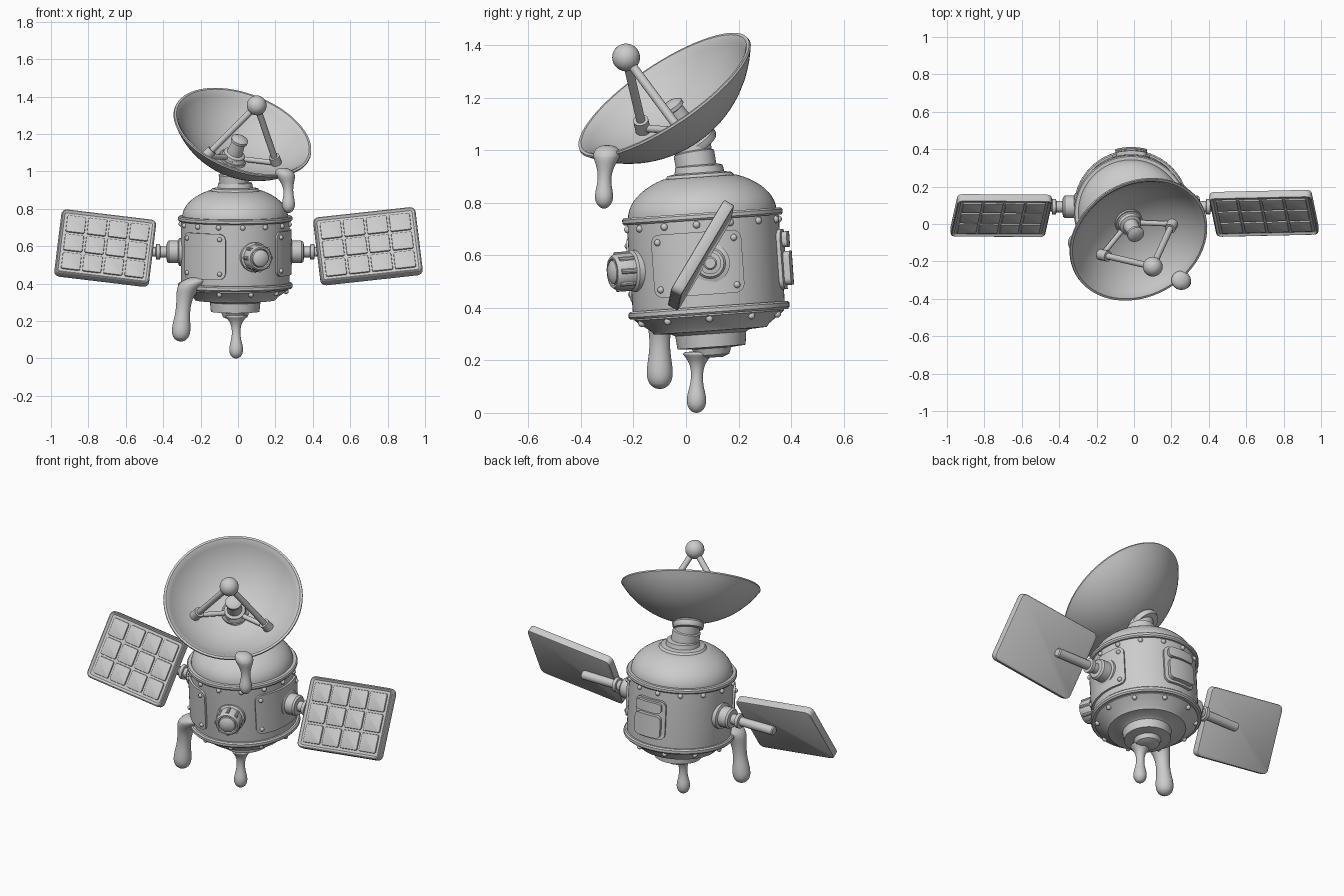
import bpy, bmesh, math
from mathutils import Matrix, Vector

if "Cube" in bpy.data.objects:
    bpy.data.objects.remove(bpy.data.objects["Cube"])

grey = bpy.data.materials.new("plain_grey")
grey.diffuse_color = (0.6, 0.6, 0.6, 1)
grey.use_nodes = True
grey.node_tree.nodes["Principled BSDF"].inputs["Base Color"].default_value = grey.diffuse_color
BODY = Matrix.Translation((-0.015, 0.075, 0.57)) @ Matrix.Rotation(math.radians(4), 4, 'X')


def finish(name, bm, mat=Matrix(), angle=35):
    bmesh.ops.recalc_face_normals(bm, faces=bm.faces[:])
    me = bpy.data.meshes.new(name)
    bm.to_mesh(me)
    bm.free()
    me.materials.append(grey)
    me.shade_smooth()
    me.set_sharp_from_angle(angle=math.radians(angle))
    ob = bpy.data.objects.new(name, me)
    ob.matrix_world = mat
    bpy.context.collection.objects.link(ob)
    return ob


def loft(name, rings, mat=Matrix(), seg=48, smooth=0):
    """Horizontal rings (x, y, z, r) joined in order and capped."""
    bm = bmesh.new()
    loops = [[bm.verts.new((x + r * math.cos(i * math.tau / seg), y + r * math.sin(i * math.tau / seg), z))
              for i in range(seg)] for x, y, z, r in rings]
    for a, b in zip(loops, loops[1:]):
        for i in range(seg):
            j = (i + 1) % seg
            bm.faces.new((a[i], a[j], b[j], b[i]))
    bm.faces.new(loops[0])
    bm.faces.new(loops[-1])
    ob = finish(name, bm, mat)
    if smooth:
        ob.modifiers.new("smooth", 'SUBSURF').levels = smooth
        ob.modifiers["smooth"].render_levels = smooth
    return ob


def lathe(name, profile, mat=Matrix(), seg=48):
    return loft(name, [(0, 0, z, r) for r, z in profile], mat, seg)


def aim(origin, direction):
    """Frame at origin with its z axis along direction."""
    return Matrix.Translation(origin) @ Vector(direction).to_track_quat('Z', 'Y').to_matrix().to_4x4()


def rod(name, a, b, r, seg=20):
    a, b = Vector(a), Vector(b)
    return lathe(name, [(r, 0), (r, (b - a).length)], aim(a, b - a), seg)


def ball(name, pos, r, mat=Matrix(), u=24, v=14):
    bm = bmesh.new()
    bmesh.ops.create_uvsphere(bm, u_segments=u, v_segments=v, radius=r)
    return finish(name, bm, mat @ Matrix.Translation(pos))


def on_body(deg, r, z):
    """Point on the hull; 0 degrees is the front, 90 the right."""
    a = math.radians(deg)
    return Vector((r * math.sin(a), -r * math.cos(a), z))


def plate(name, deg, half_deg, z0, z1, r, thick, corner=0.035):
    """Curved plate with rounded corners wrapped round the hull."""
    bm = bmesh.new()
    bmesh.ops.create_grid(bm, x_segments=24, y_segments=20, size=1)
    hw, hz = math.radians(half_deg) * r, (z1 - z0) / 2
    for v in bm.verts:
        x, z = v.co.x * hw, v.co.y * hz
        dx, dz = abs(x) - hw + corner, abs(z) - hz + corner
        if dx > 0 and dz > 0 and math.hypot(dx, dz) > corner:
            k = corner / math.hypot(dx, dz)
            x = math.copysign(hw - corner + dx * k, x)
            z = math.copysign(hz - corner + dz * k, z)
        v.co = on_body(deg + math.degrees(x / r), r, z + (z0 + z1) / 2)
    faces = bm.faces[:]
    out = bmesh.ops.extrude_face_region(bm, geom=faces)
    for v in [g for g in out["geom"] if isinstance(g, bmesh.types.BMVert)]:
        s = (r + thick) / r
        v.co.x *= s
        v.co.y *= s
    return finish(name, bm, BODY)


# Hull with dome, bands, lower cone and stepped nozzle
dome = [(0.283 * math.cos(t), 0.185 + 0.165 * math.sin(t)) for t in [math.radians(6 * i) for i in range(11)]]
lathe("hull", [(0.04, -0.36), (0.065, -0.35), (0.075, -0.325), (0.13, -0.32), (0.135, -0.27), (0.15, -0.262),
               (0.215, -0.258), (0.225, -0.245), (0.285, -0.2), (0.29, -0.16), (0.29, 0.185)] + dome + [(0.05, 0.335)],
      BODY, 64)
lathe("lower_band", [(0.28, -0.195), (0.3, -0.195), (0.307, -0.187), (0.307, -0.172), (0.3, -0.165), (0.28, -0.165)], BODY, 64)
lathe("upper_band", [(0.28, 0.165), (0.3, 0.165), (0.306, 0.172), (0.306, 0.185), (0.3, 0.192), (0.27, 0.192)], BODY, 64)
lathe("dome_collar", [(0.13, 0.28), (0.135, 0.29), (0.135, 0.325), (0.122, 0.34), (0.095, 0.345), (0.09, 0.37),
                      (0.075, 0.375), (0.02, 0.375)], BODY)

# Access plates with corner rivets
for name, deg, half, z0, z1 in (("front_plate", -37, 27, -0.13, 0.115), ("side_plate", 83, 35, -0.12, 0.12)):
    plate(name, deg, half, z0, z1, 0.285, 0.017)
    for s in (-1, 1):
        for z in (z0 + 0.03, z1 - 0.03):
            ball(name + "_rivet", on_body(deg + s * (half - 6), 0.302, z), 0.013, BODY, 12, 8)

# Rivets on the bands
for i in range(14):
    ball("upper_rivet", on_body(i * 360 / 14 + 8, 0.29, 0.148), 0.014, BODY, 12, 8)
for i in range(10):
    ball("lower_rivet", on_body(i * 36 + 18, 0.272, -0.212), 0.014, BODY, 12, 8)

# Rear hatch: backing plate with two raised pads
plate("rear_hatch", 180, 19, -0.12, 0.11, 0.285, 0.02)
plate("hatch_lower_pad", 180, 15, -0.105, 0.025, 0.29, 0.04, 0.025)
plate("hatch_upper_pad", 180, 15, 0.04, 0.1, 0.29, 0.035, 0.02)

# Round porthole on the front
port = BODY @ aim(on_body(21, 0.27, -0.01), on_body(21, 1, 0))
lathe("porthole", [(0.08, 0), (0.08, 0.03), (0.07, 0.038), (0.068, 0.1), (0.06, 0.112), (0.052, 0.112),
                   (0.048, 0.1), (0.045, 0.112), (0.03, 0.122), (0.005, 0.125)], port, 32)
for i in range(8):
    a = i * math.tau / 8
    rod("porthole_grip", port @ Vector((0.066 * math.cos(a), 0.066 * math.sin(a), 0.04)),
        port @ Vector((0.066 * math.cos(a), 0.066 * math.sin(a), 0.1)), 0.01, 10)


# Solar panels and their arms
def solar_panel(side, centre, xdir, up, w, h):
    x = Vector(xdir).normalized()
    n = x.cross(Vector(up)).normalized()
    mat = Matrix.Translation(centre) @ Matrix((x, n.cross(x), n)).transposed().to_4x4()

    def slab(name, cx, cy, cz, sx, sy, sz, rad, rim=0):
        bm = bmesh.new()
        bmesh.ops.create_cube(bm, size=1, matrix=Matrix.Translation((cx, cy, cz)) @ Matrix.Diagonal((sx, sy, sz, 1)))
        upright = [e for e in bm.edges if abs(e.verts[0].co.z - e.verts[1].co.z) > 1e-5]
        bmesh.ops.bevel(bm, geom=upright, offset=rad, segments=4, profile=0.5, affect='EDGES')
        caps = [e for e in bm.edges if abs(e.verts[0].co.z - e.verts[1].co.z) < 1e-5]
        bmesh.ops.bevel(bm, geom=caps, offset=min(0.007, sz * 0.3), segments=2, profile=0.5, affect='EDGES')
        if rim:
            top = max(bm.faces, key=lambda f: f.calc_center_median().z)
            bmesh.ops.inset_region(bm, faces=[top], thickness=rim)
            bmesh.ops.translate(bm, verts=top.verts[:], vec=(0, 0, -0.01))
        finish(name, bm, mat)

    slab(side + "_panel", 0, 0, 0, w, h, 0.046, 0.03, 0.012)
    cw, ch = (w - 0.055) / 4, (h - 0.055) / 3
    for i in range(4):
        for j in range(3):
            slab(side + "_solar_cell", (i - 1.5) * cw, (j - 1) * ch, 0.015, cw - 0.012, ch - 0.012, 0.014, 0.01)


solar_panel("right", (0.695, 0.057, 0.6), (0.53, 0.012, 0.058), (-0.07, 0.2, 0.335), 0.55, 0.405)
solar_panel("left", (-0.71, 0.045, 0.59), (0.5, -0.003, -0.06), (0.08, 0.19, 0.335), 0.51, 0.395)
for side, s in (("right", 1), ("left", -1)):
    lathe(side + "_arm", [(0.075, 0.26), (0.075, 0.3), (0.06, 0.305), (0.06, 0.355), (0.052, 0.365), (0.03, 0.368),
                          (0.03, 0.4), (0.042, 0.402), (0.042, 0.422), (0.026, 0.425), (0.026, 0.64), (0.02, 0.646)],
          aim((-0.015, 0.092, 0.57), (s, 0, 0)), 28)

# Dish: spherical bowl tipped forward and to the right
N = Vector((0.3, -0.53, 0.79)).normalized()
RIM = Vector((0.022, -0.078, 1.203))
DISH = aim(RIM, N)
outer = [(0.466 * math.sin(t), 0.266 - 0.466 * math.cos(t)) for t in [math.radians(0.5 + 54.5 * i / 18) for i in range(19)]]
inner = [(0.446 * math.sin(t), 0.266 - 0.446 * math.cos(t)) for t in [math.radians(0.5 + 53.5 * i / 18) for i in range(19)]]
lathe("dish", outer + [(0.386, 0.004), (0.384, 0.012), (0.372, 0.012)] + inner[::-1], DISH, 64)

# Neck joining hull and dish
base, seat = Vector((-0.018, 0.045, 0.9)), RIM - 0.18 * N
up = seat - base
lathe("neck", [(0.078, 0), (0.078, up.length * 0.55), (0.07, up.length * 0.58), (0.07, up.length)], aim(base, up), 32)
lathe("dish_mount", [(0.08, -0.055), (0.085, -0.045), (0.085, -0.025), (0.075, -0.015), (0.075, 0.02)], aim(seat, N), 32)

# Feed horn, receiver ball and struts
lathe("feed_horn", [(0.075, 0.0), (0.075, 0.03), (0.062, 0.04), (0.058, 0.058), (0.042, 0.065), (0.036, 0.135),
                    (0.046, 0.14), (0.046, 0.155), (0.03, 0.165), (0.01, 0.168)], aim(RIM - 0.195 * N, N), 28)
tip = Vector((0.1, -0.228, 1.353))
ball("receiver_ball", tip, 0.053)
for foot in (Vector((0.205, 0.0, 1.045)), Vector((-0.17, -0.165, 1.083))):
    d = (tip - foot).normalized()
    rod("strut", foot, tip, 0.017)
    rod("strut_foot", foot - 0.02 * d, foot + 0.045 * d, 0.029)
    rod("foot_brace", foot, RIM - 0.165 * N, 0.014)

# Hanging drips
loft("nozzle_drip", [(-0.01, 0.045, 0.235, 0.07), (-0.01, 0.045, 0.215, 0.05), (-0.01, 0.043, 0.185, 0.028),
                     (-0.01, 0.042, 0.14, 0.021), (-0.01, 0.04, 0.095, 0.028), (-0.01, 0.04, 0.06, 0.039),
                     (-0.01, 0.04, 0.025, 0.037), (-0.01, 0.04, 0.004, 0.02), (-0.01, 0.04, 0.0, 0.004)], seg=16, smooth=2)
loft("side_drip", [(-0.2, -0.085, 0.44, 0.03), (-0.215, -0.09, 0.425, 0.07), (-0.245, -0.095, 0.4, 0.075),
                   (-0.272, -0.1, 0.365, 0.058), (-0.287, -0.1, 0.32, 0.043), (-0.295, -0.1, 0.25, 0.038),
                   (-0.302, -0.1, 0.19, 0.048), (-0.305, -0.1, 0.14, 0.053), (-0.305, -0.1, 0.105, 0.04),
                   (-0.305, -0.1, 0.09, 0.01)], seg=16, smooth=2)
loft("dish_drip", [(0.24, -0.3, 1.02, 0.02), (0.245, -0.3, 1.005, 0.05), (0.255, -0.302, 0.975, 0.055),
                   (0.265, -0.307, 0.94, 0.034), (0.27, -0.31, 0.895, 0.024), (0.27, -0.312, 0.855, 0.031),
                   (0.27, -0.312, 0.82, 0.038), (0.27, -0.312, 0.79, 0.028), (0.27, -0.312, 0.777, 0.006)], seg=16, smooth=2)
